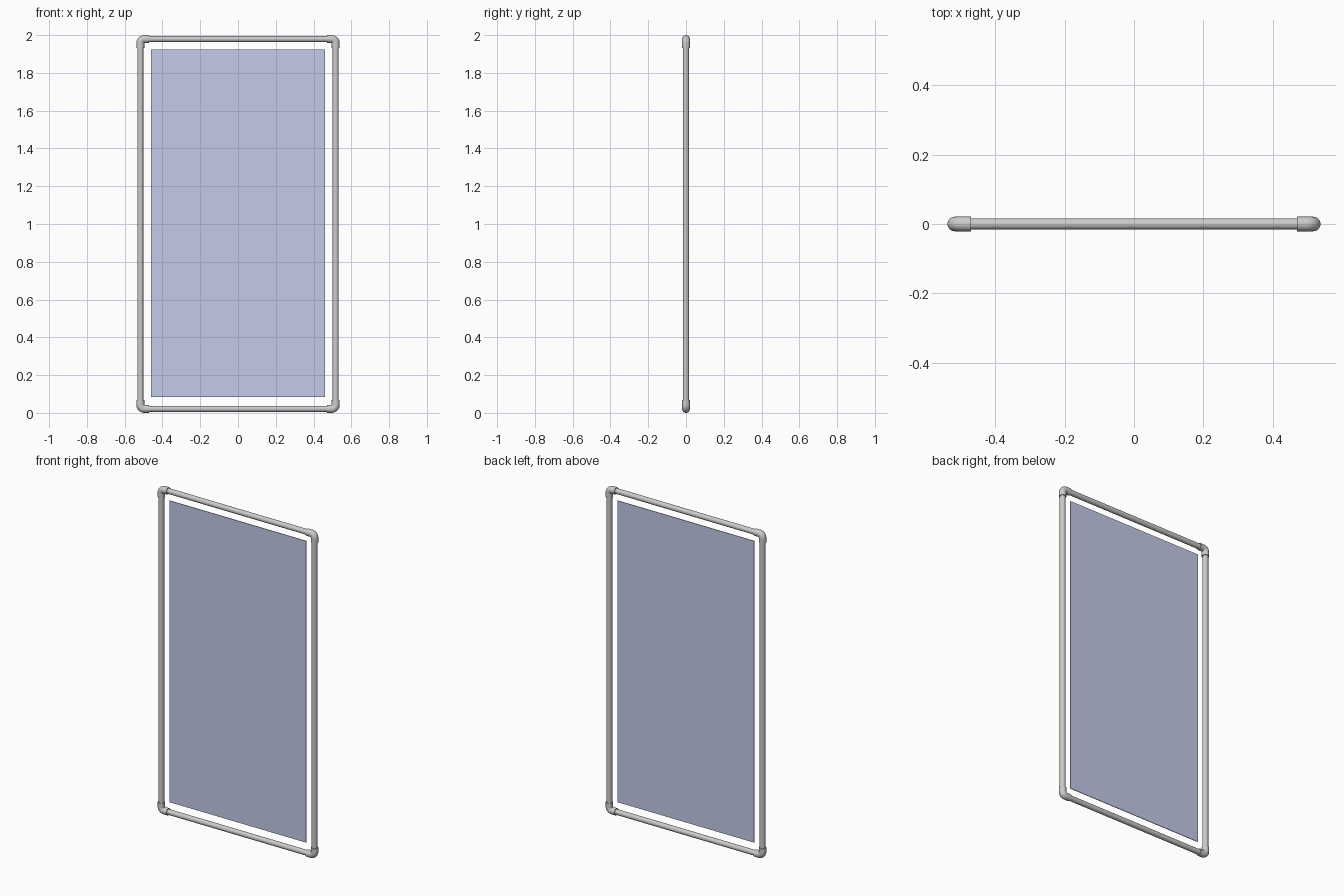
import bpy, bmesh, math
from mathutils import Vector

if "Cube" in bpy.data.objects:
    bpy.data.objects.remove(bpy.data.objects["Cube"])

CX, Z0, Z1 = 0.517, 0.021, 1.979   # pipe centre lines
PIPE_R, FIT_R = 0.016, 0.021
REACH, BEND = 0.047, 0.0215        # elbow arm length and bend radius
SIDES = 32


def sweep(name, path, radius):
    """Round tube along a path in the xz plane, capped at both ends."""
    bm = bmesh.new()
    rings = []
    pts = [Vector((x, 0, z)) for x, z in path]
    for i, p in enumerate(pts):
        t = (pts[min(i + 1, len(pts) - 1)] - pts[max(i - 1, 0)]).normalized()
        n = t.cross(Vector((0, 1, 0)))
        rings.append([bm.verts.new(p + radius * (math.cos(a) * n + math.sin(a) * Vector((0, 1, 0))))
                      for a in (2 * math.pi * k / SIDES for k in range(SIDES))])
    for a, b in zip(rings, rings[1:]):
        for k in range(SIDES):
            j = (k + 1) % SIDES
            bm.faces.new((a[k], a[j], b[j], b[k]))
    bm.faces.new(rings[0])
    bm.faces.new(rings[-1])
    bmesh.ops.recalc_face_normals(bm, faces=bm.faces)
    me = bpy.data.meshes.new(name)
    bm.to_mesh(me)
    bm.free()
    ob = bpy.data.objects.new(name, me)
    bpy.context.collection.objects.link(ob)
    bpy.ops.object.select_all(action='DESELECT')
    ob.select_set(True)
    bpy.context.view_layer.objects.active = ob
    bpy.ops.object.shade_smooth_by_angle(angle=math.radians(35))
    return ob


# Straight pipes, ending inside the elbows
gap = 0.03
for side, x in (("left", -CX), ("right", CX)):
    sweep(side + "_pipe", [(x, Z0 + gap), (x, Z1 - gap)], PIPE_R)
for side, z in (("bottom", Z0), ("top", Z1)):
    sweep(side + "_pipe", [(-CX + gap, z), (CX - gap, z)], PIPE_R)

# Corner elbows: horizontal arm, quarter bend, vertical arm
for vname, z, sz in (("bottom", Z0, 1), ("top", Z1, -1)):
    for hname, x, sx in (("left", -CX, 1), ("right", CX, -1)):
        path = [(REACH, 0)]
        for i in range(11):
            a = math.pi / 2 * i / 10
            path.append((BEND * (1 - math.sin(a)), BEND * (1 - math.cos(a))))
        path.append((0, REACH))
        sweep(f"{vname}_{hname}_elbow", [(x + sx * u, z + sz * v) for u, v in path], FIT_R)

# Thin pale blue panel floating inside the frame
bpy.ops.mesh.primitive_cube_add(size=1, location=(0, 0, 1.003))
panel = bpy.context.object
panel.name = "panel"
panel.scale = (0.92, 0.004, 1.84)
mat = bpy.data.materials.new("panel_blue")
mat.diffuse_color = (0.56, 0.60, 0.82, 1.0)
mat.use_nodes = True
mat.node_tree.nodes["Principled BSDF"].inputs["Base Color"].default_value = mat.diffuse_color
panel.data.materials.append(mat)
